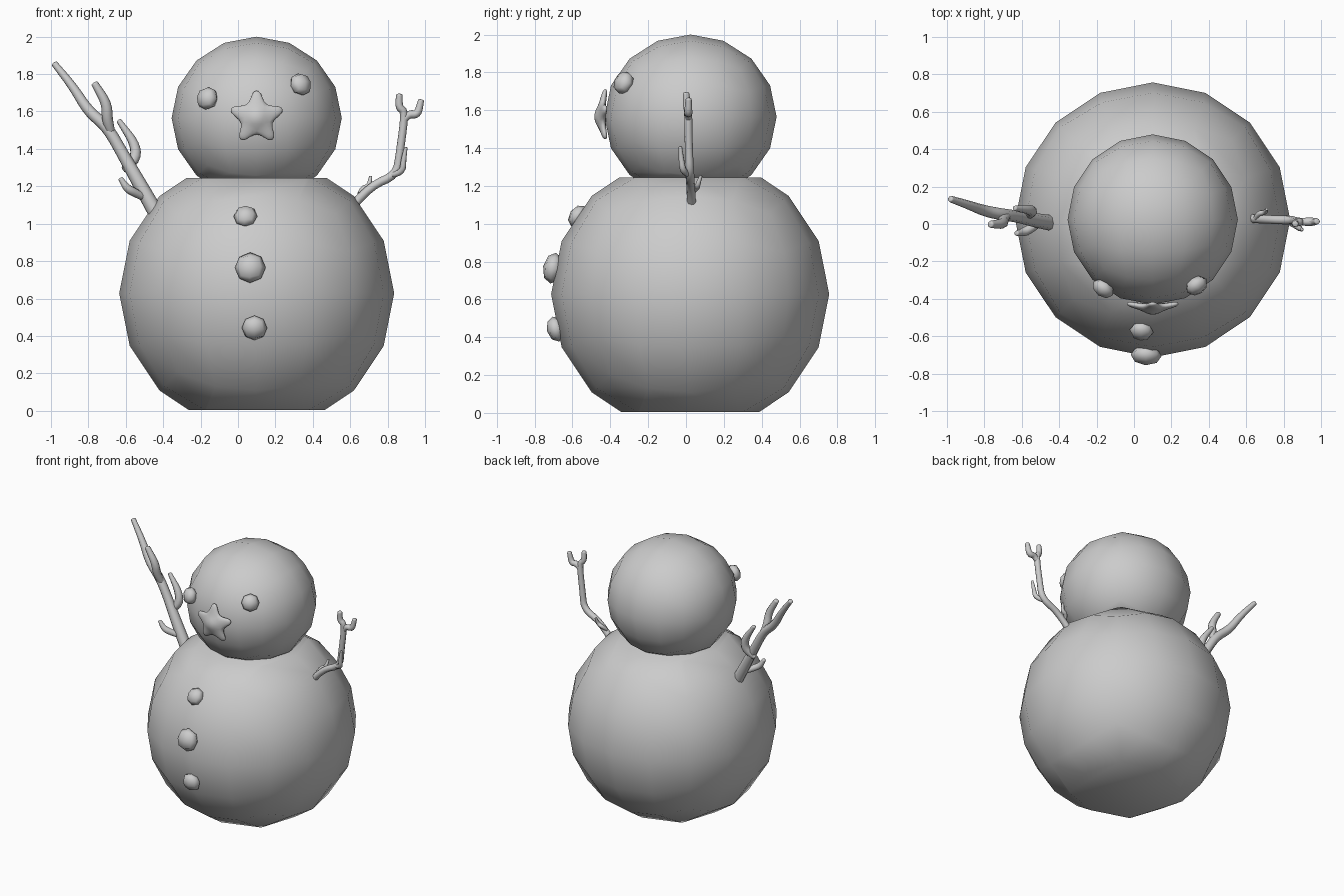
import bpy, bmesh
from math import sin, cos, pi
from mathutils import Vector, Matrix

if "Cube" in bpy.data.objects:
    bpy.data.objects.remove(bpy.data.objects["Cube"])


def finish(bm, name, angle=0.8):
    bmesh.ops.recalc_face_normals(bm, faces=bm.faces)
    me = bpy.data.meshes.new(name)
    bm.to_mesh(me)
    bm.free()
    ob = bpy.data.objects.new(name, me)
    bpy.context.collection.objects.link(ob)
    bpy.ops.object.select_all(action='DESELECT')
    ob.select_set(True)
    bpy.context.view_layer.objects.active = ob
    bpy.ops.object.shade_smooth_by_angle(angle=angle)
    return ob


def quad_sphere(levels):
    """Unit ball made of quads: a cube subdivided and rounded."""
    bm = bmesh.new()
    bmesh.ops.create_cube(bm, size=2)
    for _ in range(levels):
        bmesh.ops.subdivide_edges(bm, edges=bm.edges[:], cuts=1, use_grid_fill=True)
        for v in bm.verts:
            v.co.normalize()
    return bm


def snowball(name, center, scale, bottom=None, top=None):
    bm = quad_sphere(2)
    for v in bm.verts:
        v.co = Vector(center) + Vector([a * b for a, b in zip(v.co, scale)])
    for z, d in ((bottom, -1), (top, 1)):
        if z is None:
            continue
        bmesh.ops.bisect_plane(bm, geom=bm.verts[:] + bm.edges[:] + bm.faces[:],
                               plane_co=(0, 0, z), plane_no=(0, 0, d), clear_outer=True)
        bmesh.ops.holes_fill(bm, edges=[e for e in bm.edges if e.is_boundary])
    return finish(bm, name, 0.72)


def pebble(name, center, ball_center, r, depth):
    """Faceted round lump, flattened along the snowball's normal."""
    c = Vector(center)
    n = (c - Vector(ball_center)).normalized()
    bm = quad_sphere(1)
    m = (Matrix.Translation(c) @ n.to_track_quat('Z', 'Y').to_matrix().to_4x4()
         @ Matrix.Diagonal((r, r, depth, 1)))
    bmesh.ops.transform(bm, matrix=m, verts=bm.verts)
    return finish(bm, name, 1.0)


def twigs(name, paths):
    """Each path: list of (x, y, z, radius); ends are rounded off."""
    cu = bpy.data.curves.new(name, 'CURVE')
    cu.dimensions = '3D'
    cu.bevel_depth = 1
    cu.bevel_resolution = 2
    cu.use_fill_caps = True
    for path in paths:
        a, b = Vector(path[-2][:3]), Vector(path[-1][:3])
        r = path[-1][3]
        d = (b - a).normalized()
        pts = list(path[:-1])
        for off, k in ((-0.9, 1), (-0.3, 0.95), (0, 0.6), (0, 0.15)):
            pts.append((*(b + d * r * off), r * k))
        sp = cu.splines.new('NURBS')
        sp.points.add(len(pts) - 1)
        for p, q in zip(sp.points, pts):
            p.co = (*q[:3], 1)
            p.radius = q[3]
        sp.order_u = 3
        sp.use_endpoint_u = True
        sp.resolution_u = 4
        sp.use_smooth = True
    ob = bpy.data.objects.new(name, cu)
    bpy.context.collection.objects.link(ob)
    return ob


# Snowballs
BODY, HEAD = (0.1, 0.022, 0.628), (0.1, 0.024, 1.565)
snowball("body", BODY, (0.735, 0.735, 0.735), 0.005, 1.245)
snowball("head", HEAD, (0.455, 0.455, 0.435), 1.235)

# Eyes and buttons
pebble("eye_left", (-0.165, -0.345, 1.67), HEAD, 0.063, 0.046)
pebble("eye_right", (0.335, -0.33, 1.745), HEAD, 0.063, 0.046)
pebble("button_top", (0.04, -0.572, 1.04), BODY, 0.064, 0.045)
pebble("button_middle", (0.065, -0.702, 0.765), BODY, 0.083, 0.054)
pebble("button_bottom", (0.088, -0.688, 0.443), BODY, 0.068, 0.048)

# Star nose: rounded, puffy, wrapped back over the head
bm = bmesh.new()
outline = []
for i in range(5):
    a = pi / 2 + i * 2 * pi / 5
    for k in (-1, 1):
        outline.append((0.152 * cos(a) - k * 0.026 * sin(a),
                        0.152 * sin(a) + k * 0.026 * cos(a), -0.442))
    b = a + pi / 5
    outline.append((0.072 * cos(b), 0.072 * sin(b), -0.462))
cz = 1.567
front = [bm.verts.new((0.1 + x, y, cz + z)) for x, z, y in outline]
back = [bm.verts.new((0.1 + x, y + 0.035, cz + z)) for x, z, y in outline]
mid_f = bm.verts.new((0.1, -0.505, cz))
mid_b = bm.verts.new((0.1, -0.415, cz))
n = len(front)
for i in range(5):
    t0, t1, v, u = 3 * i, 3 * i + 1, 3 * i + 2, (3 * i - 1) % n
    for ring, mid in ((front, mid_f), (back, mid_b)):
        bm.faces.new((ring[u], ring[t0], ring[t1], ring[v]))
        bm.faces.new((ring[u], ring[v], mid))
for i in range(n):
    j = (i + 1) % n
    bm.faces.new((front[i], front[j], back[j], back[i]))
star = finish(bm, "star_nose", 3.1)
star.modifiers.new("round", 'SUBSURF').levels = 2
star.modifiers["round"].render_levels = 2

# Stick arms
twigs("arm_left", [
    [(-0.44, 0.005, 1.06, .042), (-0.53, 0.02, 1.22, .038), (-0.62, 0.04, 1.38, .032),
     (-0.70, 0.05, 1.52, .032), (-0.80, 0.07, 1.60, .03), (-0.88, 0.10, 1.73, .024),
     (-0.985, 0.135, 1.86, .018)],
    [(-0.68, 0.045, 1.49, .024), (-0.70, 0.02, 1.55, .03), (-0.70, 0.0, 1.64, .028),
     (-0.77, -0.002, 1.755, .02)],
    [(-0.61, 0.035, 1.29, .02), (-0.55, 0.06, 1.33, .032), (-0.545, 0.075, 1.42, .028),
     (-0.64, 0.085, 1.555, .015)],
    [(-0.50, 0.01, 1.14, .02), (-0.56, -0.03, 1.17, .025), (-0.595, -0.045, 1.19, .023),
     (-0.63, -0.05, 1.245, .015)],
])
twigs("arm_right", [
    [(0.61, 0.03, 1.09, .024), (0.70, 0.025, 1.20, .022), (0.85, 0.02, 1.26, .024),
     (0.865, 0.015, 1.38, .021), (0.895, 0.012, 1.60, .021), (0.86, 0.005, 1.62, .021),
     (0.863, 0.0, 1.695, .018)],
    [(0.885, 0.012, 1.55, .018), (0.91, 0.012, 1.59, .022), (0.96, 0.012, 1.58, .022),
     (0.98, 0.014, 1.665, .017)],
    [(0.82, 0.015, 1.26, .015), (0.88, -0.015, 1.27, .018), (0.885, -0.025, 1.34, .015),
     (0.898, -0.03, 1.41, .01)],
    [(0.65, 0.03, 1.16, .012), (0.665, 0.06, 1.19, .015), (0.70, 0.06, 1.20, .014),
     (0.71, 0.08, 1.255, .009)],
])
